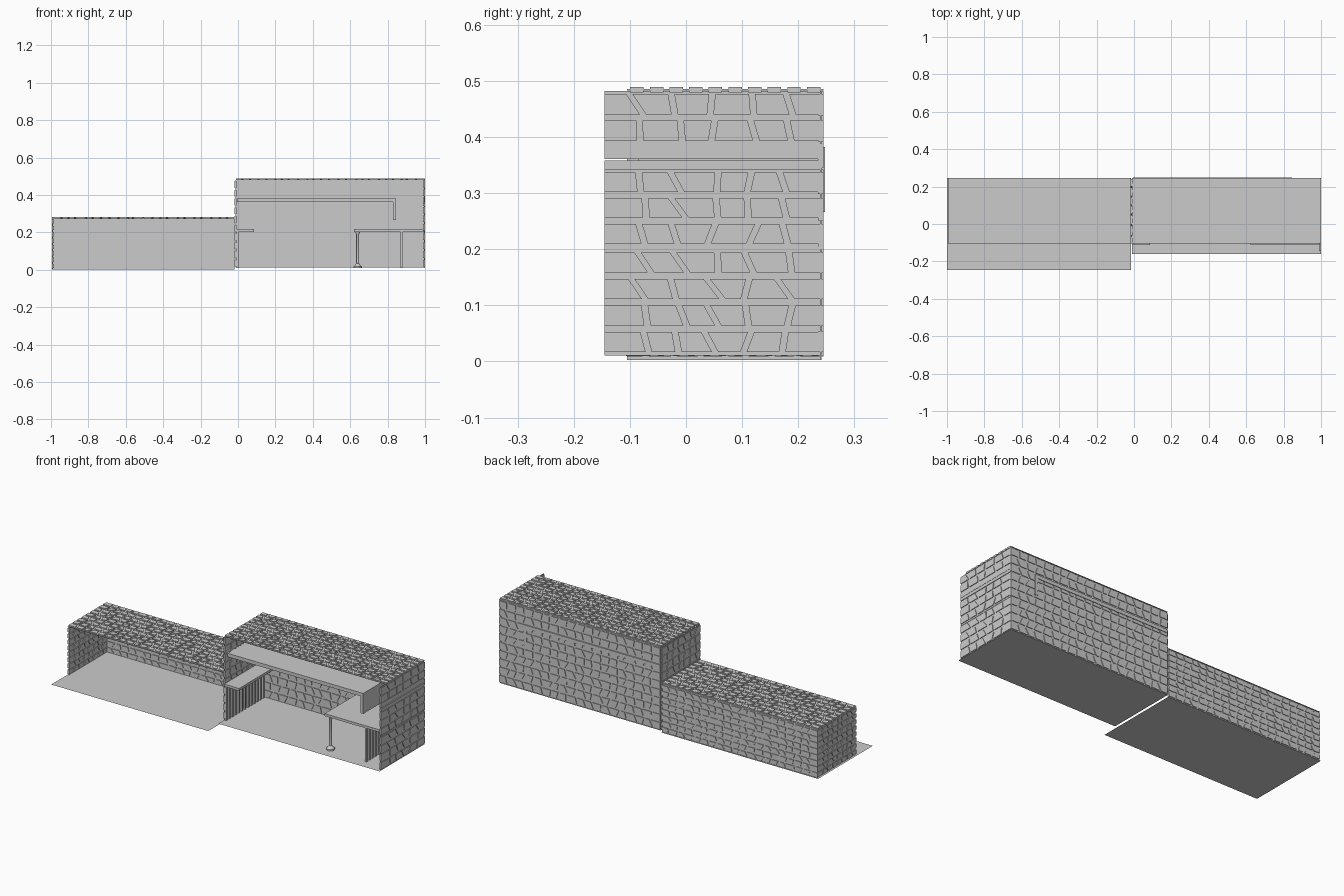
import bpy, bmesh, math, random
from mathutils import Vector as V

if "Cube" in bpy.data.objects:
    bpy.data.objects.remove(bpy.data.objects["Cube"])

random.seed(4)
grey = bpy.data.materials.new("stone_grey")
grey.diffuse_color = (0.58, 0.58, 0.58, 1)
grey.use_nodes = True
grey.node_tree.nodes["Principled BSDF"].inputs["Base Color"].default_value = grey.diffuse_color


def link(name, bm):
    me = bpy.data.meshes.new(name)
    bm.to_mesh(me)
    bm.free()
    me.materials.append(grey)
    ob = bpy.data.objects.new(name, me)
    bpy.context.collection.objects.link(ob)
    return ob


def finish(name, bm):
    bmesh.ops.recalc_face_normals(bm, faces=bm.faces[:])
    return link(name, bm)


def prism(bm, corners, n, half):
    """Extrude a planar quad both ways along n."""
    lo = [bm.verts.new(c - n * half) for c in corners]
    hi = [bm.verts.new(c + n * half) for c in corners]
    bm.faces.new(lo)
    bm.faces.new(hi)
    for i in range(4):
        j = (i + 1) % 4
        bm.faces.new((lo[i], lo[j], hi[j], hi[i]))


def add_box(bm, x0, x1, y0, y1, z0, z1):
    zs = [V((x, y, (z0 + z1) / 2)) for x, y in ((x0, y0), (x1, y0), (x1, y1), (x0, y1))]
    prism(bm, zs, V((0, 0, 1)), (z1 - z0) / 2)


def box(name, *b):
    bm = bmesh.new()
    add_box(bm, *b)
    return finish(name, bm)


def plane(name, x0, x1, y0, y1, z):
    bm = bmesh.new()
    bm.faces.new([bm.verts.new((x, y, z)) for x, y in ((x0, y0), (x1, y0), (x1, y1), (x0, y1))])
    return link(name, bm)


def stone_panel(name, o, u, v, rows, width, thick=0.010, gap=0.011):
    """Thin slab with rows of slanted stones standing proud on both sides."""
    o, u, v = V(o), V(u), V(v)
    n = u.cross(v).normalized()
    lu, du, dv = u.length, u.normalized(), v.normalized()
    bm = bmesh.new()
    prism(bm, [o, o + u, o + u + v, o + v], n, thick * 0.12)
    h = v.length / rows
    g = gap / 2
    for r in range(rows):
        b, t = r * h + g, (r + 1) * h - g
        count = max(2, round(lu / width))
        step = lu / count
        # joints between stones: (bottom, top) positions
        joints = [(-g, -g)]
        for i in range(1, count):
            c = (i + random.uniform(-.14, .14)) * step
            s = random.uniform(-.22, .22) * step
            joints.append((c - s, c + s))
        joints.append((lu + g, lu + g))
        for (b0, t0), (b1, t1) in zip(joints, joints[1:]):
            prism(bm, [o + du * (b0 + g) + dv * b, o + du * (b1 - g) + dv * b,
                       o + du * (t1 - g) + dv * t, o + du * (t0 + g) + dv * t], n, thick * 0.5)
    return finish(name, bm)


# Low wing: floor, back wall, end wall, roof
plane("low_floor", -1.0, -0.015, -0.245, 0.245, 0.0)
stone_panel("low_back_wall", (-0.995, 0.240, 0.003), (0.975, 0, 0), (0, 0, 0.272), 8, 0.048)
stone_panel("low_end_wall", (-0.99, -0.105, 0.003), (0, 0.345, 0), (0, 0, 0.272), 8, 0.045)
stone_panel("low_roof", (-0.995, -0.105, 0.278), (0.975, 0, 0), (0, 0.35, 0), 9, 0.045)

# Tall wing: floor, back wall, roof, inner end wall
plane("tall_floor", -0.012, 1.0, -0.16, 0.245, 0.01)
stone_panel("tall_back_wall", (-0.01, 0.240, 0.012), (1.01, 0, 0), (0, 0, 0.468), 10, 0.052)
stone_panel("tall_roof", (-0.012, -0.105, 0.484), (1.012, 0, 0), (0, 0.35, 0), 10, 0.043)
stone_panel("tall_inner_end_wall", (-0.013, -0.105, 0.012), (0, 0.345, 0), (0, 0, 0.468), 10, 0.05)

# Right end wall: stone courses split by a smooth band
for label, z0, z1, rows in (("lower", 0.011, 0.200, 4), ("middle", 0.205, 0.342, 3),
                            ("upper", 0.388, 0.482, 2)):
    stone_panel("tall_end_wall_" + label, (0.995, -0.145, z0), (0, 0.39, 0),
                (0, 0, z1 - z0), rows, 0.06)
box("end_wall_band_lower", 0.990, 1.0, -0.145, 0.242, 0.342, 0.358)
box("end_wall_band_upper", 0.990, 0.998, -0.145, 0.245, 0.361, 0.388)
box("end_wall_course_gap", 0.992, 0.998, -0.145, 0.245, 0.200, 0.205)

# Upper gallery slab with drop panel, poking through the back wall
box("gallery_slab", -0.006, 0.845, -0.085, 0.248, 0.362, 0.382)
box("gallery_drop_panel", 0.828, 0.845, -0.085, 0.248, 0.266, 0.362)

# Low ledges at both ends of the tall wing
box("left_ledge", -0.01, 0.085, -0.112, 0.24, 0.203, 0.217)
box("right_ledge", 0.62, 0.992, -0.11, 0.24, 0.203, 0.217)

# Bar screens under the ledges
for name, x in (("left_bars", -0.003), ("right_bars", 0.875)):
    bm = bmesh.new()
    for i in range(13):
        y = -0.1 + i * 0.0275
        add_box(bm, x - 0.005, x + 0.005, y - 0.006, y + 0.006, 0.01, 0.204)
    finish(name, bm)

# Round post with flared base and cap
bm = bmesh.new()
profile = [(0.022, 0.010), (0.022, 0.018), (0.014, 0.026), (0.008, 0.034),
           (0.008, 0.190), (0.012, 0.198), (0.012, 0.204)]
N = 16
rings = [[bm.verts.new((0.64 + r * math.cos(2 * math.pi * k / N),
                        -0.085 + r * math.sin(2 * math.pi * k / N), z)) for k in range(N)]
         for r, z in profile]
for a, b in zip(rings, rings[1:]):
    for k in range(N):
        bm.faces.new((a[k], a[(k + 1) % N], b[(k + 1) % N], b[k]))
bm.faces.new(rings[0])
bm.faces.new(rings[-1])
post = finish("post", bm)
bpy.context.view_layer.objects.active = post
post.select_set(True)
bpy.ops.object.shade_smooth_by_angle()
